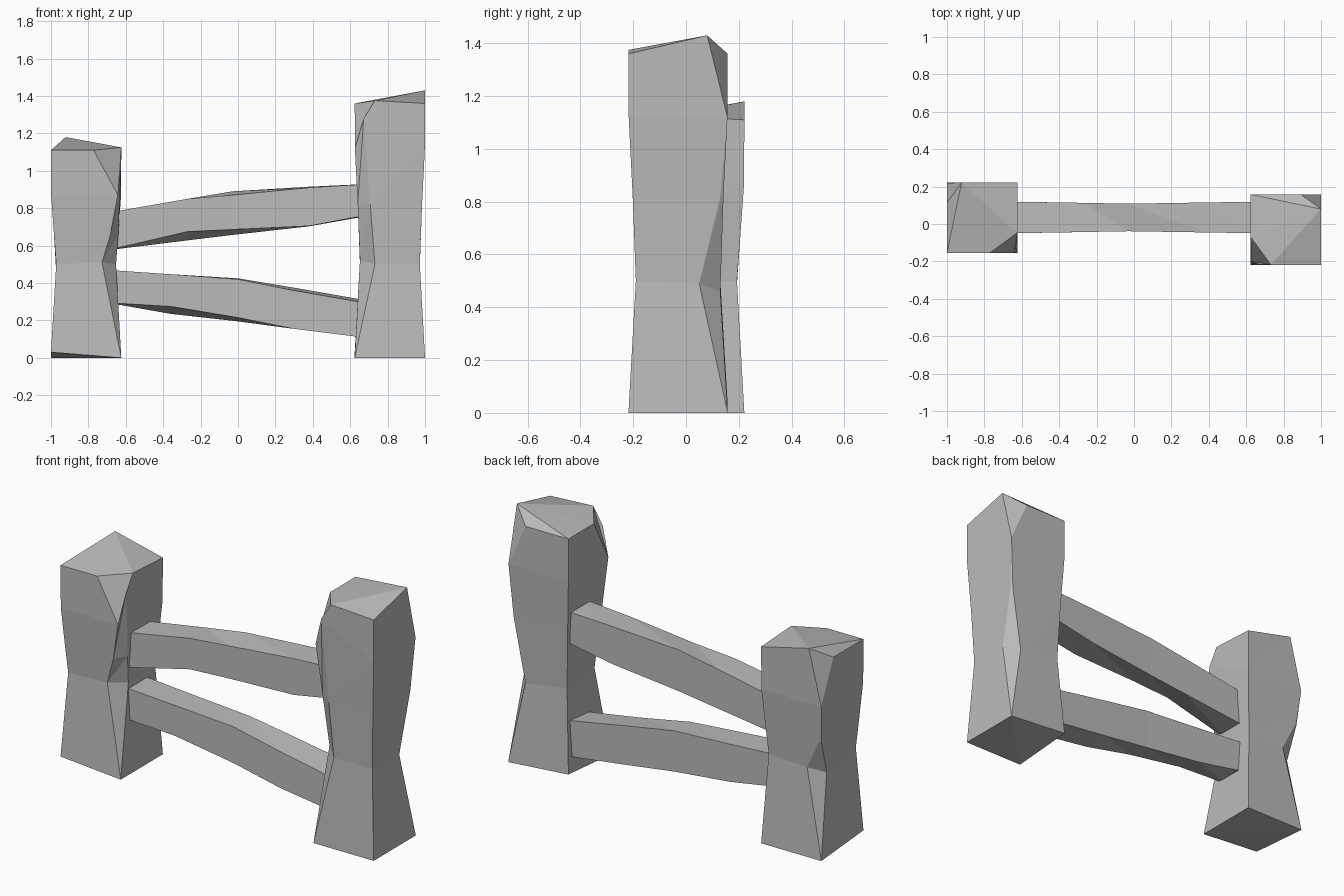
import bpy, bmesh, math
from mathutils import Matrix, Vector

cube = bpy.data.objects.get("Cube")
if cube:
    bpy.data.objects.remove(cube)

grey = bpy.data.materials.new("plain_grey")
grey.use_nodes = True
colour = (0.5, 0.5, 0.5, 1)
grey.diffuse_color = colour
grey.node_tree.nodes["Principled BSDF"].inputs["Base Color"].default_value = colour


def loft(name, rings, fan=0):
    """Skin a list of equal point rings with triangles and cap both ends."""
    bm = bmesh.new()
    rows = [[bm.verts.new(p) for p in ring] for ring in rings]
    n = len(rows[0])
    for low, high in zip(rows, rows[1:]):
        for i in range(n):
            j = (i + 1) % n
            bm.faces.new((low[i], low[j], high[j]))
            bm.faces.new((low[i], high[j], high[i]))
    for row in (rows[0], rows[-1]):
        for k in range(1, n - 1):
            bm.faces.new((row[fan], row[(fan + k) % n], row[(fan + k + 1) % n]))
    bmesh.ops.remove_doubles(bm, verts=bm.verts[:], dist=0.001)
    bmesh.ops.recalc_face_normals(bm, faces=bm.faces[:])
    mesh = bpy.data.meshes.new(name)
    bm.to_mesh(mesh)
    bm.free()
    mesh.materials.append(grey)
    obj = bpy.data.objects.new(name, mesh)
    bpy.context.collection.objects.link(obj)
    return obj


def post_ring(w, a, b, c, d, heights):
    """Square section with two opposite corners chopped off."""
    flat = [(w, -w), (w, a), (b, w), (-w, w), (-w, c), (d, -w)]
    return [Vector((x, y, z)) for (x, y), z in zip(flat, heights)]


# Hewn post: wide foot, chipped waist, faceted top
post = [
    post_ring(.188, .188, .188, -.188, -.188, [0, 0, 0, .03, 0, 0]),
    post_ring(.16, .08, .10, -.085, -.08, [.5, .49, .46, .5, .52, .5]),
    post_ring(.172, .16, .165, -.13, -.105, [.82] * 6),
    post_ring(.187, .187, .187, -.17, -.14, [1.12] * 5 + [1.28]),
    post_ring(.188, .11, .08, -.04, -.08, [1.36, 1.43, 1.36, 1.36, 1.36, 1.375]),
]


def make_post(name, centre, turn, drop):
    place = Matrix.Translation(centre) @ Matrix.Rotation(turn, 4, 'Z')
    rings = []
    for ring in post:
        placed = []
        for p in ring:
            ease = min(1, max(0, (p.z - .5) * 2))
            placed.append(place @ Vector((p.x, p.y, p.z - drop * ease)))
        rings.append(placed)
    loft(name, rings, fan=1)


make_post("tall_post", (.812, -.03, 0), 0, 0)
make_post("short_post", (-.812, .033, 0), math.pi / 2, .25)


# Rails: x, front bottom, back bottom, back top, front top
def make_rail(name, stations):
    rings = []
    for x, fb, bb, bt, ft in stations:
        pinch = .012 * (1 - min(1, abs(x) / .65))
        front, back = -.05 + pinch, .12 - pinch
        rings.append([(x, front, fb), (x, back, bb), (x, back, bt), (x, front, ft)])
    loft(name, rings)


make_rail("upper_rail", [
    (-.7, .575, .575, .775, .775),
    (-.27, .675, .628, .85, .85),
    (-.03, .686, .657, .89, .87),
    (.38, .705, .703, .915, .91),
    (.7, .765, .76, .93, .93),
])
make_rail("lower_rail", [
    (-.7, .295, .295, .47, .47),
    (-.36, .275, .235, .447, .447),
    (0, .215, .195, .425, .42),
    (.3, .155, .155, .375, .36),
    (.7, .105, .105, .305, .29),
])
